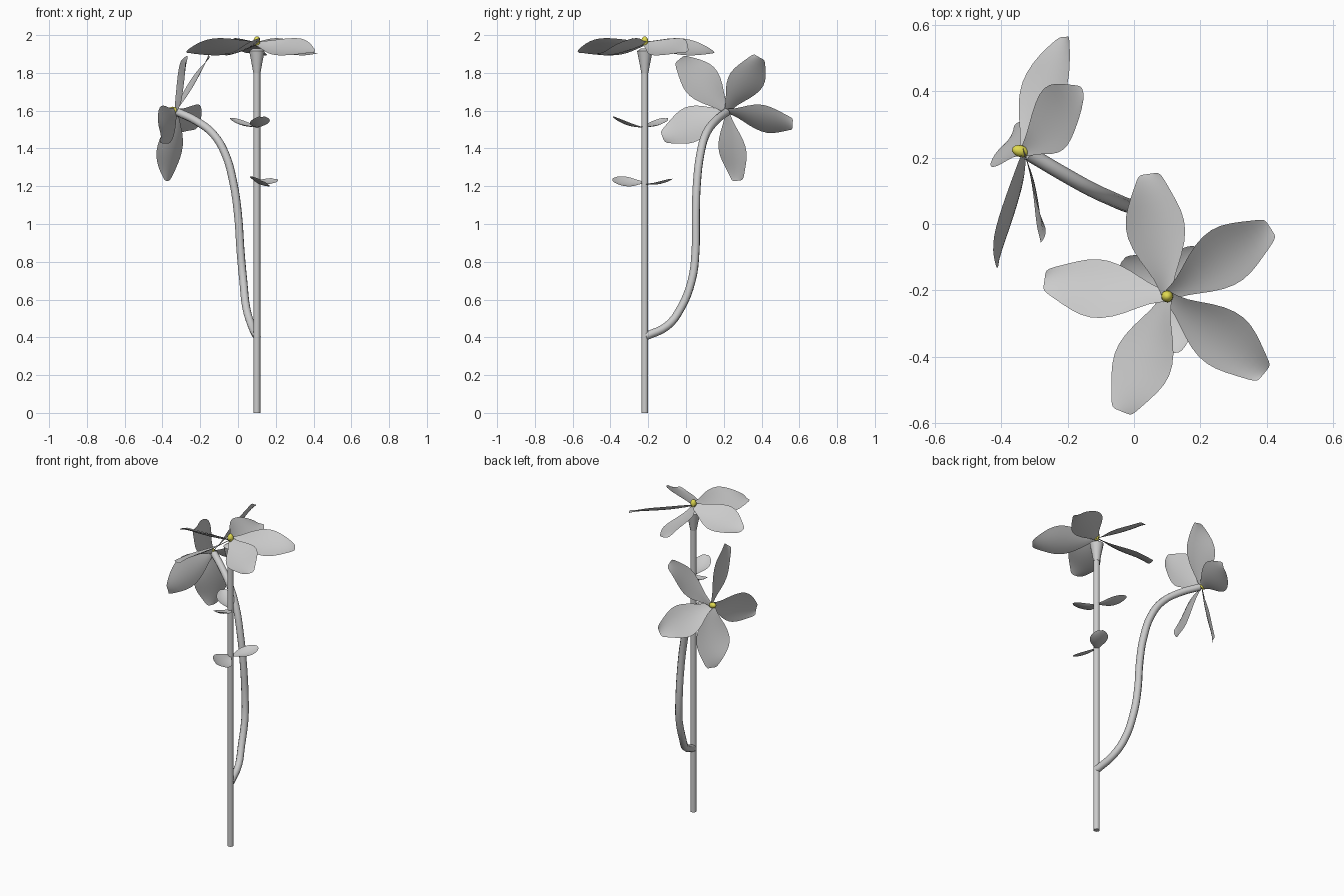
import bpy, bmesh, math
from mathutils import Vector, Matrix

if "Cube" in bpy.data.objects:
    bpy.data.objects.remove(bpy.data.objects["Cube"])


def frame(origin, x_dir, normal):
    z = Vector(normal).normalized()
    x = Vector(x_dir)
    x = (x - z * x.dot(z)).normalized()
    y = z.cross(x)
    m = Matrix((x, y, z)).transposed().to_4x4()
    return Matrix.Translation(origin) @ m


def finish(name, bm, color=None, subsurf=0):
    me = bpy.data.meshes.new(name)
    bm.to_mesh(me)
    bm.free()
    for p in me.polygons:
        p.use_smooth = True
    ob = bpy.data.objects.new(name, me)
    bpy.context.collection.objects.link(ob)
    if color:
        mat = bpy.data.materials.new(name + "_color")
        mat.diffuse_color = color
        mat.use_nodes = True
        mat.node_tree.nodes["Principled BSDF"].inputs["Base Color"].default_value = mat.diffuse_color
        me.materials.append(mat)
    if subsurf:
        mod = ob.modifiers.new("smooth", 'SUBSURF')
        mod.levels = mod.render_levels = subsurf
    return ob


def blade(name, rows, m, sag):
    # cupped sheet lofted between a left and a right edge: (u, vL, zL, vR, zR)
    bm = bmesh.new()
    n = 4
    grid = []
    for u, vl, zl, vr, zr in rows:
        line = []
        for i in range(n + 1):
            s = i / n
            z = zl + (zr - zl) * s + sag * 4 * s * (1 - s) * abs(vl - vr)
            line.append(bm.verts.new(m @ Vector((u, vl + (vr - vl) * s, z))))
        grid.append(line)
    for a, b in zip(grid, grid[1:]):
        for i in range(n):
            bm.faces.new((a[i], b[i], b[i + 1], a[i + 1]))
    bm.normal_update()
    if sum(f.normal.dot(m.to_3x3().col[2]) for f in bm.faces) < 0:
        bmesh.ops.reverse_faces(bm, faces=bm.faces)
    return finish(name, bm, subsurf=1)


def smooth_by_angle(ob, degrees):
    bpy.context.view_layer.objects.active = ob
    ob.select_set(True)
    bpy.ops.object.shade_smooth_by_angle(angle=math.radians(degrees))
    ob.select_set(False)


def lathe(name, profile, x, y, sides=12):
    bm = bmesh.new()
    rings = [[bm.verts.new((x + r * math.cos(math.tau * i / sides),
                            y + r * math.sin(math.tau * i / sides), z))
              for i in range(sides)] for r, z in profile]
    for a, b in zip(rings, rings[1:]):
        for i in range(sides):
            j = (i + 1) % sides
            bm.faces.new((a[i], a[j], b[j], b[i]))
    bm.faces.new(rings[0][::-1])
    bm.faces.new(rings[-1])
    smooth_by_angle(finish(name, bm), 40)


# flowers: five propeller-twisted petals and a yellow centre
PETAL = [(0.0, .018, .050, -.016, .030), (.05, .026, .052, -.026, .012),
         (.12, .070, .064, -.063, -.012), (.19, .097, .069, -.086, -.024),
         (.25, .095, .062, -.080, -.025), (.31, .067, .040, -.056, -.020),
         (.355, .044, .012, -.038, -.014), (.368, .037, .002, -.030, -.011),
         (.373, .028, -.004, -.022, -.010)]


def flower(name, m):
    for k, a in enumerate((0, 65, 139, 215, 288)):
        blade(f"{name}_petal_{k + 1}", PETAL,
              m @ Matrix.Rotation(math.radians(a), 4, 'Z'), -0.09)
    bm = bmesh.new()
    bmesh.ops.create_uvsphere(bm, u_segments=12, v_segments=8, radius=1,
                              matrix=m @ Matrix.Translation((0, 0, .05))
                              @ Matrix.Diagonal((.018, .018, .027, 1)))
    finish(name + "_centre", bm, (.75, .7, .08, 1))


a = math.radians(33)
flower("top_flower", frame((.1, -.218, 1.917), (math.cos(a), math.sin(a), 0), (0, 0, 1)))
flower("side_flower", frame((-.295, .207, 1.589), (.122, .168, .279), (-.932, .25, .264)))

# main stem, and the calyx flaring out under the top flower
lathe("main_stem", [(.018, 0), (.018, 1.90)], .1, -.218)
lathe("calyx", [(.019, 1.80), (.028, 1.85), (.041, 1.915), (.02, 1.93)], .1, -.218)

# curved side stem
PATH = [(.1, -.215, .405), (.073, -.1, .46), (.045, -.03, .55), (.028, .03, .7),
        (.014, .05, .85), (0, .052, 1.05), (-.025, .058, 1.22), (-.067, .076, 1.37),
        (-.13, .105, 1.475), (-.22, .155, 1.545), (-.318, .213, 1.592)]
cu = bpy.data.curves.new("side_stem", 'CURVE')
cu.dimensions = '3D'
cu.bevel_depth = .022
cu.bevel_resolution = 2
cu.resolution_u = 4
cu.use_fill_caps = True
sp = cu.splines.new('BEZIER')
sp.bezier_points.add(len(PATH) - 1)
for bp, co in zip(sp.bezier_points, PATH):
    bp.co = co
    bp.handle_left_type = bp.handle_right_type = 'AUTO'
stem = bpy.data.objects.new("side_stem", cu)
bpy.context.collection.objects.link(stem)
bpy.context.view_layer.objects.active = stem
stem.select_set(True)
bpy.ops.object.convert(target='MESH')
smooth_by_angle(bpy.context.view_layer.objects.active, 50)

# two pairs of leaves: height, direction, side slope, rise
OUTLINE = [(0, .008), (.03, .020), (.065, .045), (.10, .055), (.135, .05), (.16, .03), (.172, .014)]
for k, (z, d, slope, rise) in enumerate([(1.515, (-.14, .115), 0.0, .048),
                                         (1.512, (.025, -.17), .05, .058),
                                         (1.212, (.09, .14), .1, .03),
                                         (1.22, (.025, -.17), -.5, .012)]):
    rows = [(u, w, w * slope + rise * (u / .172) ** 1.5,
             -w, -w * slope + rise * (u / .172) ** 1.5) for u, w in OUTLINE]
    blade(f"leaf_{k + 1}", rows, frame((.1, -.218, z), (*d, 0), (0, 0, 1)), -.13)
